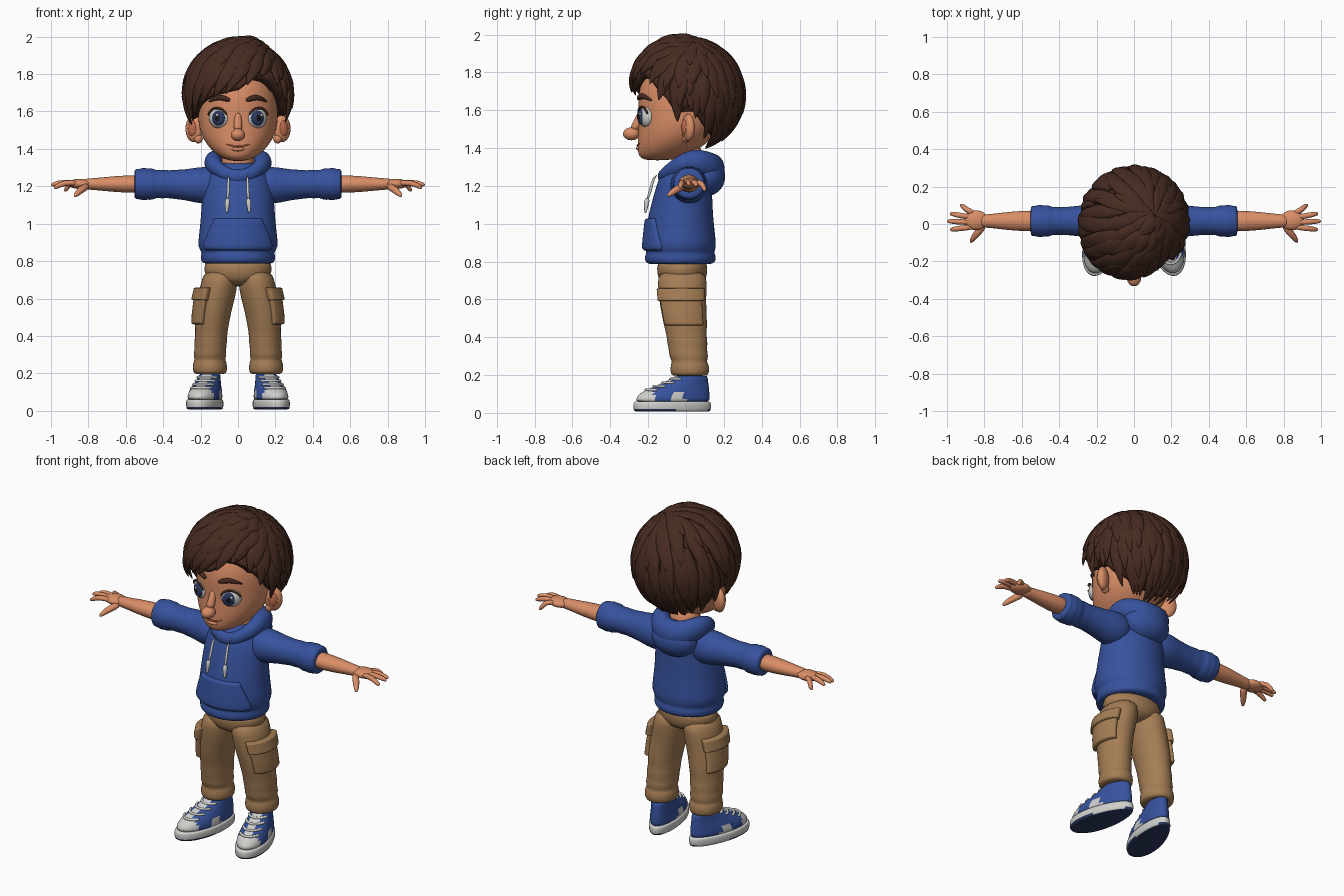
import bpy, bmesh, math, random
from math import sin, cos, pi, radians, sqrt
from mathutils import Vector, Matrix

random.seed(4)
if "Cube" in bpy.data.objects:
    bpy.data.objects.remove(bpy.data.objects["Cube"])


def material(name, r, g, b):
    m = bpy.data.materials.new(name)
    m.use_nodes = True
    m.diffuse_color = (r, g, b, 1)
    bsdf = m.node_tree.nodes["Principled BSDF"]
    bsdf.inputs["Base Color"].default_value = (r, g, b, 1)
    bsdf.inputs["Roughness"].default_value = 0.7
    return m


SKIN = material("warm skin", .70, .27, .135)
FLUSH = material("flushed skin", .52, .15, .075)
HAIR = material("dark brown hair", .062, .024, .015)
BLUE = material("hoodie blue", .038, .085, .34)
TAN = material("khaki tan", .37, .205, .09)
WHITE = material("off white", .62, .62, .60)
NAVY = material("navy", .025, .04, .12)
BLACK = material("near black", .008, .008, .012)


def finish(name, bm, mats, sub=1, rule=None):
    bmesh.ops.recalc_face_normals(bm, faces=bm.faces)
    for f in bm.faces:
        f.smooth = True
        if rule:
            f.material_index = rule(f.calc_center_median(), f.normal)
    mesh = bpy.data.meshes.new(name)
    bm.to_mesh(mesh)
    bm.free()
    for m in mats:
        mesh.materials.append(m)
    ob = bpy.data.objects.new(name, mesh)
    bpy.context.collection.objects.link(ob)
    if sub:
        ob.modifiers.new("smooth", "SUBSURF").levels = sub
        ob.modifiers["smooth"].render_levels = sub
    return ob


def skin_rings(bm, rings, closed=False):
    vs = [[bm.verts.new(p) for p in r] for r in rings]
    n = len(vs[0])
    for i in range(len(vs) - (not closed)):
        a, b = vs[i], vs[(i + 1) % len(vs)]
        for j in range(n):
            bm.faces.new((a[j], a[(j + 1) % n], b[(j + 1) % n], b[j]))
    if not closed:
        bm.faces.new(vs[0])
        bm.faces.new(vs[-1])


def loft(name, rings, *mats, sub=1, closed=False, rule=None):
    bm = bmesh.new()
    skin_rings(bm, rings, closed)
    return finish(name, bm, mats, sub, rule)


def around(row, a, off=0):
    z, cx, cy, rx, ry = row
    return Vector((cx + (rx + off) * cos(a), cy + (ry + off) * sin(a), z))


def body(name, rows, mat, n=28):
    return loft(name, [[around(r, 2 * pi * j / n) for j in range(n)] for r in rows], mat)


def at(rows, z):
    for a, b in zip(rows, rows[1:]):
        if z <= b[0]:
            t = max(0, (z - a[0]) / (b[0] - a[0]))
            return [p + (q - p) * t for p, q in zip(a, b)]
    return rows[-1]


def tube(name, pts, mat, n=12, flat=1):
    ps = [Vector(p[:3]) for p in pts]
    rings = []
    for i, p in enumerate(ps):
        t = (ps[min(i + 1, len(ps) - 1)] - ps[max(i - 1, 0)]).normalized()
        ref = Vector((0, 1, 0)) if abs(t.z) > .8 else Vector((0, 0, 1))
        u = t.cross(ref).normalized()
        v = u.cross(t)
        r = pts[i][3]
        rings.append([p + u * r * cos(2 * pi * j / n) + v * r * flat * sin(2 * pi * j / n) for j in range(n)])
    return loft(name, rings, mat)


def ball(name, loc, size, mat, rz=0):
    bm = bmesh.new()
    mx = Matrix.Translation(loc) @ Matrix.Rotation(rz, 4, "Z") @ Matrix.Diagonal((*size, 1))
    bmesh.ops.create_uvsphere(bm, u_segments=24, v_segments=14, radius=1, matrix=mx)
    return finish(name, bm, [mat], 0)


def patch(name, rows, fn, mat, off):
    # raised panel that hugs a lofted body, with its border sunk into it
    us = [0, .02] + [.1 + .1 * i for i in range(9)] + [.98, 1]
    bm = bmesh.new()
    grid = []
    for v in us:
        line = []
        for u in us:
            a, z = fn(u, v)
            edge = u in (0, 1) or v in (0, 1)
            line.append(bm.verts.new(around(at(rows, z), a, -.008 if edge else off)))
        grid.append(line)
    for a, b in zip(grid, grid[1:]):
        for j in range(len(us) - 1):
            bm.faces.new((a[j], a[j + 1], b[j + 1], b[j]))
    return finish(name, bm, [mat], 1)


# Hoodie
TORSO = [(.785, 0, -.03, .17, .15), (.79, 0, -.03, .192, .18), (.81, 0, -.03, .2, .19), (.837, 0, -.03, .198, .186),
         (.846, 0, -.03, .193, .178), (.875, 0, -.03, .216, .191), (.93, 0, -.03, .211, .186),
         (1.02, 0, -.03, .2, .175), (1.12, 0, -.02, .194, .16), (1.2, 0, -.01, .188, .147),
         (1.26, 0, 0, .172, .137), (1.31, 0, .01, .13, .115), (1.33, 0, .01, .09, .09)]
body("hoodie_torso", TORSO, BLUE, 32)
patch("hoodie_front_pocket", TORSO,
      lambda u, v: (-pi / 2 + (2 * u - 1) * (1.03 - .42 * max(0, v - .2)), .855 + .175 * v), BLUE, .014)
hood = []
for i in range(32):
    a = 2 * pi * i / 32
    b = (1 + sin(a)) / 2
    c = Vector((.132 * cos(a), .012 + .13 * sin(a), 1.25 + .04 * b + .055 * cos(a) ** 2))
    out = Vector((cos(a), sin(a), 0))
    hood.append([c + out * (.034 + .032 * b) * cos(k * pi / 6) + Vector((0, 0, (.04 + .042 * b) * sin(k * pi / 6)))
                 for k in range(12)])
loft("hood_collar", hood, BLUE, closed=True)
ball("hood_pouch", (0, .105, 1.25), (.145, .102, .105), BLUE)

# Head and neck
HEAD = [(1.335, 0, -.15, .03, .05), (1.345, 0, -.14, .075, .1), (1.37, 0, -.115, .117, .14),
        (1.42, 0, -.075, .167, .182), (1.48, 0, -.045, .2, .209), (1.54, 0, -.025, .213, .225),
        (1.6, 0, -.02, .215, .232), (1.68, 0, -.015, .215, .24), (1.76, 0, -.01, .2, .225),
        (1.84, 0, 0, .16, .185), (1.9, 0, 0, .08, .1)]
body("head", HEAD, SKIN, 32)
tube("neck", [(0, .02, 1.22, .09), (0, .01, 1.32, .085), (0, 0, 1.42, .09)], SKIN, 20)


def on_face(x, z, off=0):
    _, _, cy, rx, ry = at(HEAD, z)
    return Vector((x, cy - ry * sqrt(max(0, 1 - (x / rx) ** 2)) - off, z))


ball("nose_tip", (0, -.288, 1.475), (.038, .045, .034), SKIN)
tube("nose_bridge", [(0, -.235, 1.6, .018), (0, -.252, 1.54, .022), (0, -.28, 1.49, .028)], SKIN)
tube("mouth", [(*on_face(.065 * k / 4, 1.413 + .014 * (k / 4) ** 2, .001), .0055 - .0007 * abs(k))
               for k in range(-4, 5)], FLUSH, 8)
ball("lower_lip", on_face(0, 1.398, -.006), (.034, .014, .011), SKIN)

for s, side in ((1, "left"), (-1, "right")):
    # Eyes, brows, ears
    turn = Matrix.Rotation(s * .45, 3, "Z")
    eye = Vector((s * .1, -.208, 1.565))
    ball(side + "_eye", eye, (.058, .04, .056), WHITE, s * .45)
    ball(side + "_iris", eye + turn @ Vector((-s * .008, -.028, 0)), (.038, .016, .04), NAVY, s * .45)
    ball(side + "_pupil", eye + turn @ Vector((-s * .008, -.037, 0)), (.018, .01, .02), BLACK, s * .45)
    ball(side + "_eye_glint", eye + turn @ Vector((.008, -.043, .016)), (.008, .006, .008), WHITE, s * .45)
    lid = []
    for k in range(9):
        a = radians(15 + 150 * k / 8)
        lid.append((*(eye + turn @ Vector((.058 * cos(a), -.018 - .012 * sin(a), .054 * sin(a)))), .007))
    tube(side + "_eyelash", lid, HAIR, 8)
    tube(side + "_brow", [(*on_face(s * (.04 + .03 * k), z, .003), r) for k, (z, r) in
         enumerate([(1.658, .009), (1.67, .016), (1.677, .015), (1.667, .011), (1.65, .004)])], HAIR)
    ball(side + "_ear", (s * .235, .012, 1.508), (.05, .03, .072), SKIN, s * .5)
    ball(side + "_ear_hollow", (s * .245, -.008, 1.51), (.026, .014, .042), FLUSH, s * .5)
    ball(side + "_ear_lobe", (s * .212, .0, 1.455), (.024, .022, .026), SKIN)

    # Sleeves with a rolled, creased cuff
    sleeve = [(.08, .09), (.16, .102), (.22, .096), (.28, .083), (.33, .08), (.37, .074), (.41, .079), (.437, .073),
              (.46, .088), (.485, .083), (.505, .09), (.525, .081), (.545, .084), (.556, .07), (.553, .05)]
    tube(side + "_sleeve", [(s * x, .016, 1.2 + .03 * min(x, .4), r) for x, r in sleeve], BLUE, 20)
    # Forearm and hand
    arm = [(.5, .058), (.58, .056), (.66, .051), (.74, .041), (.79, .036), (.83, .034)]
    tube(side + "_forearm", [(s * x, .016, 1.212, r) for x, r in arm], SKIN, 16, .85)
    ball(side + "_palm", (s * .845, .02, 1.213), (.066, .053, .027), SKIN)
    fingers = {"index": (-.015, .985, -.03, 1.19), "middle": (.008, 1.0, .015, 1.205),
               "ring": (.034, .985, .055, 1.2), "little": (.055, .93, .1, 1.175)}
    for finger, (y, tx, ty, tz) in fingers.items():
        mid = ((.87 + tx) / 2, (y + ty) / 2, 1.222)
        tube(f"{side}_{finger}_finger", [(s * .85, y, 1.215, .015), (s * mid[0], mid[1], mid[2], .0165),
             (s * (tx - .012), ty, tz + .006, .013), (s * tx, ty, tz, .006)], SKIN, 10)
    tube(side + "_thumb", [(s * .8, -.005, 1.205, .02), (s * .835, -.045, 1.185, .021),
         (s * .862, -.08, 1.16, .016), (s * .875, -.1, 1.145, .007)], SKIN, 10)

    # Drawstrings
    tube(side + "_drawstring", [(s * .052, -.135, 1.27, .008), (s * .05, -.172, 1.25, .009), (s * .052, -.186, 1.18, .008),
         (s * .056, -.205, 1.125, .008)], WHITE, 8)
    tube(side + "_drawstring_tip", [(s * .056, -.203, 1.135, .008), (s * .056, -.206, 1.125, .015),
         (s * .058, -.21, 1.095, .013), (s * .059, -.212, 1.085, .009), (s * .06, -.214, 1.055, .008)], WHITE, 10)

    # Trouser legs with turned-up cuffs and cargo pockets
    LEG = [(.195, .15, .02, .07, .08), (.2, .15, .02, .088, .098), (.225, .15, .02, .093, .104), (.26, .15, .02, .09, .1),
           (.27, .15, .018, .08, .09), (.3, .15, .015, .09, .105), (.33, .148, .01, .083, .1), (.37, .146, .008, .089, .108),
           (.41, .143, .002, .085, .105), (.46, .14, -.002, .091, .115), (.52, .133, -.01, .095, .119),
           (.6, .117, -.018, .101, .125), (.68, .1, -.02, .099, .13), (.76, .09, -.02, .09, .13)]
    LEG = [(z, s * cx, cy, rx, ry) for z, cx, cy, rx, ry in LEG]
    body(side + "_trouser_leg", LEG, TAN)
    centre = 0 if s > 0 else pi
    for part, half, z0, z1, off in (("pocket", .98, .46, .62, .02), ("pocket_flap", 1.05, .59, .66, .032)):
        patch(f"{side}_cargo_{part}", LEG, lambda u, v: (centre - s * .1 + (2 * u - 1) * half, z0 + (z1 - z0) * v), TAN, off)
    tube(side + "_ankle", [(s * .15, .02, .12, .045), (s * .15, .02, .19, .045), (s * .15, .02, .26, .05)], SKIN)

    # Shoes, toes turned out
    place = Matrix.Translation((s * .15, .02, 0)) @ Matrix.Rotation(s * .24, 4, "Z")

    def outline(row, a, off=0):
        z, w, toe, heel = row
        return Vector(((w + off) * cos(a) * (1 - .14 * sin(a)),
                       (toe + heel) / 2 + ((heel - toe) / 2 + off) * sin(a), z))

    def shoe(name, rows, *mats, rule=None):
        rings = [[outline(r, 2 * pi * j / 40) for j in range(40)] for r in rows]
        loft(name, rings, *mats, sub=1, rule=rule).matrix_world = place

    def upper_rule(c, n):
        toe_cap = c.y < -.215 and c.z < .125
        tongue = abs(c.x) < .026 and c.y < -.05 and c.z > .1
        panel = -.11 < c.y < -.045 and c.z < .11
        return 1 if toe_cap or tongue or panel else 0

    shoe(side + "_shoe_sole", [(.006, .07, -.28, .09), (.008, .083, -.298, .108), (.016, .089, -.306, .116),
         (.052, .089, -.306, .116), (.06, .085, -.3, .11), (.062, .07, -.28, .09)], WHITE, NAVY,
         rule=lambda c, n: 1 if n.z < -.6 else 0)
    UPPER = [(.05, .083, -.296, .108), (.075, .083, -.292, .108), (.095, .08, -.28, .107), (.11, .077, -.258, .106),
             (.125, .072, -.23, .105), (.14, .067, -.195, .103), (.16, .061, -.145, .1), (.18, .057, -.1, .098),
             (.197, .054, -.078, .094), (.195, .045, -.06, .08)]
    shoe(side + "_shoe_upper", UPPER, BLUE, WHITE, rule=upper_rule)
    for k in range(4):
        row = at(UPPER, .122 + .019 * k)
        tube(f"{side}_shoelace_{k + 1}", [(*outline(row, -pi / 2 + .8 * (i / 3 - 1) * (1 + .1 * k), .004), .008)
             for i in range(7)], WHITE, 8).matrix_world = place

# Trouser seat
body("trouser_seat", [(.665, 0, -.02, .05, .07), (.69, 0, -.02, .13, .115), (.72, 0, -.02, .176, .13),
                      (.76, 0, -.02, .184, .135), (.82, 0, -.02, .175, .13)], TAN)

# Hair: locks flow from an off-centre crown to a hairline that varies around the head
HC, HR = Vector((0, .005, 1.68)), Vector((.277, .285, .285))
HAIRLINE = [(-180, 1.41), (-140, 1.43), (-110, 1.49), (-92, 1.6), (-78, 1.53), (-60, 1.6), (-30, 1.665), (0, 1.7),
            (22, 1.79), (45, 1.74), (66, 1.64), (78, 1.55), (92, 1.6), (110, 1.49), (140, 1.43), (180, 1.41)]


def scalp(az, u):
    deg = (math.degrees(az) + 180) % 360 - 180
    end = math.asin((at(HAIRLINE, deg)[1] - HC.z) / HR.z)
    phi = pi / 2 + (end - pi / 2) * u
    d = Vector((sin(az) * cos(phi), -cos(az) * cos(phi), sin(phi)))
    d = (d + Vector((.42, .13, 0)) * max(0, 1 - u)).normalized()
    return HC + d * HR, d


bm = bmesh.new()
inner = [[scalp(2 * pi * j / 60, .02 + .93 * i / 16)[0] for j in range(60)] for i in range(17)]
skin_rings(bm, inner + [[HC + (p - HC) * .86 for p in inner[-1]]])
finish("hair_base", bm, [HAIR], 0)


def lock(bm, az, u0, u1, width, lift):
    front = max(0, cos(az + .25)) ** 2
    sweep = -.3 * front + random.uniform(-.1, .1)
    rings = []
    for i in range(9):
        t = i / 8
        p, n = scalp(az + sweep * t, u0 + (u1 - u0) * t)
        q, _ = scalp(az + sweep * (t + .03), u0 + (u1 - u0) * (t + .03))
        across = (q - p).cross(n).normalized()
        w = width * min(1, .35 + 1.6 * t) * (1 - t ** 2.6) + .002
        h = .022 * (1 - t ** 2) + .003
        p = p + n * (lift * (.3 + .7 * t) + .014 * t * t + .022 * front * sin(pi * min(1, t)))
        rings.append([p + across * w * cos(k * pi / 4) + n * h * sin(k * pi / 4) for k in range(8)])
    skin_rings(bm, rings)


bm = bmesh.new()
for u0, u1, count, width, lift in ((.5, 1.02, 26, .05, 0), (.38, .88, 24, .05, .008), (.24, .7, 20, .053, .012),
                                   (.1, .5, 15, .052, .014), (.0, .3, 10, .045, .012)):
    for i in range(count):
        az = 2 * pi * (i + random.uniform(.3, .7)) / count
        lock(bm, az, u0, u1 + random.uniform(-.04, .03), width * random.uniform(.85, 1.15), lift)
finish("hair_locks", bm, [HAIR], 1)
